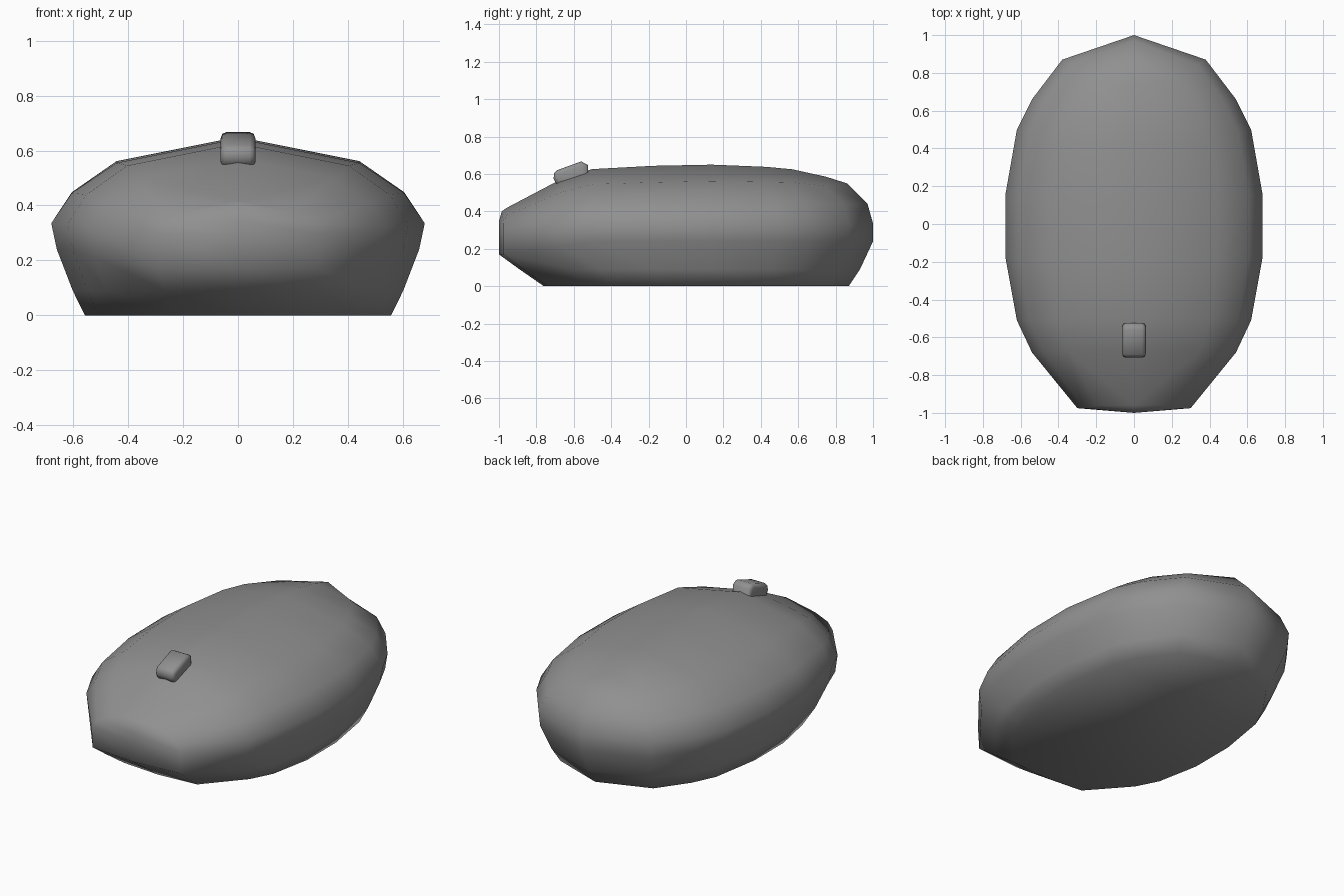
import bpy, bmesh, math

if "Cube" in bpy.data.objects:
    bpy.data.objects.remove(bpy.data.objects["Cube"])

# Half plan outline at the widest level, back tip to front tip
PLAN = [(0, 1), (.38, .87), (.54, .66), (.62, .5), (.68, .16), (.68, -.18),
        (.62, -.51), (.54, -.68), (.30, -.975), (0, -1)]
# Ridge height along the centre line
RIDGE = [(-1, .385), (-.975, .41), (-.7, .56), (-.52, .625), (-.15, .645),
         (.15, .65), (.5, .635), (.67, .61), (.86, .55), (1, .45)]
# Per level: x scale, y scale at back, y scale at front
LEVELS = [(.82, .87, .76), (.885, .93, .89), (.97, 1, 1),
          (1, 1, 1), (.89, .97, 1), (.65, .86, .985)]

grey = bpy.data.materials.new("dark_grey")
grey.diffuse_color = (.28, .28, .28, 1)
grey.use_nodes = True
grey.node_tree.nodes["Principled BSDF"].inputs["Base Color"].default_value = grey.diffuse_color


def ridge(y):
    for (y0, z0), (y1, z1) in zip(RIDGE, RIDGE[1:]):
        if y <= y1:
            return z0 + (z1 - z0) * (y - y0) / (y1 - y0)
    return RIDGE[-1][1]


def column(x, y):
    """Points from base to shoulder for one plan point."""
    pts = []
    sx, sb, sf = LEVELS[-1]
    yt = y * (sb if y > 0 else sf)
    top = ridge(yt) - .2 * x * sx
    drop = max(0, min(1, (-y - .5) / .47))
    zs = [0, .09, .24 - .07 * drop, .335 - .04 * drop, 0, top]
    zs[4] = zs[3] + (top - zs[3]) * .5
    for (sx, sb, sf), z in zip(LEVELS, zs):
        pts.append((x * sx, y * (sb if y > 0 else sf), z))
    return pts


def finish(bm, name, angle):
    bmesh.ops.recalc_face_normals(bm, faces=bm.faces)
    me = bpy.data.meshes.new(name)
    bm.to_mesh(me)
    bm.free()
    me.materials.append(grey)
    ob = bpy.data.objects.new(name, me)
    bpy.context.collection.objects.link(ob)
    bpy.ops.object.select_all(action='DESELECT')
    ob.select_set(True)
    bpy.context.view_layer.objects.active = ob
    bpy.ops.object.shade_smooth_by_angle(angle=math.radians(angle))
    return ob


# Mouse body: ring of columns, flat base, ridged top
bm = bmesh.new()
half = len(PLAN)
ring = PLAN + [(-x, y) for x, y in PLAN[-2:0:-1]]
cols = []
for x, y in ring:
    pts = column(abs(x), y)
    cols.append([bm.verts.new((math.copysign(px, x), py, pz)) for px, py, pz in pts])
n = len(cols)
for i in range(n):
    a, b = cols[i], cols[(i + 1) % n]
    for k in range(len(LEVELS) - 1):
        bm.faces.new((a[k], b[k], b[k + 1], a[k + 1]))
bm.faces.new([c[0] for c in cols])
spine = [cols[0][-1]]
for i in range(1, half - 1):
    y = cols[i][-1].co.y
    spine.append(bm.verts.new((0, y, ridge(y))))
spine.append(cols[half - 1][-1])
for side in (1, -1):
    for i in range(half - 1):
        quad = [cols[side * i % n][-1], cols[side * (i + 1) % n][-1], spine[i + 1], spine[i]]
        bm.faces.new(list(dict.fromkeys(quad)))
finish(bm, "mouse_body", 89)

# Scroll wheel: extruded side profile, tapered at the top, softened edges
bm = bmesh.new()
prof = [(-.69, .54), (-.708, .575), (-.705, .605), (-.69, .62), (-.56, .667), (-.525, .648), (-.52, .54)]
sides = [[bm.verts.new((x, y, z)) for y, z in prof] for x in (-.063, .063)]
for s in sides:
    bm.faces.new(s)
for i in range(len(prof)):
    j = (i + 1) % len(prof)
    bm.faces.new((sides[0][i], sides[0][j], sides[1][j], sides[1][i]))
edges = [e for e in bm.edges if abs(e.verts[0].co.x - e.verts[1].co.x) < .01]
bmesh.ops.bevel(bm, geom=edges, offset=.02, segments=2, profile=.5, affect='EDGES')
finish(bm, "scroll_wheel", 80)
